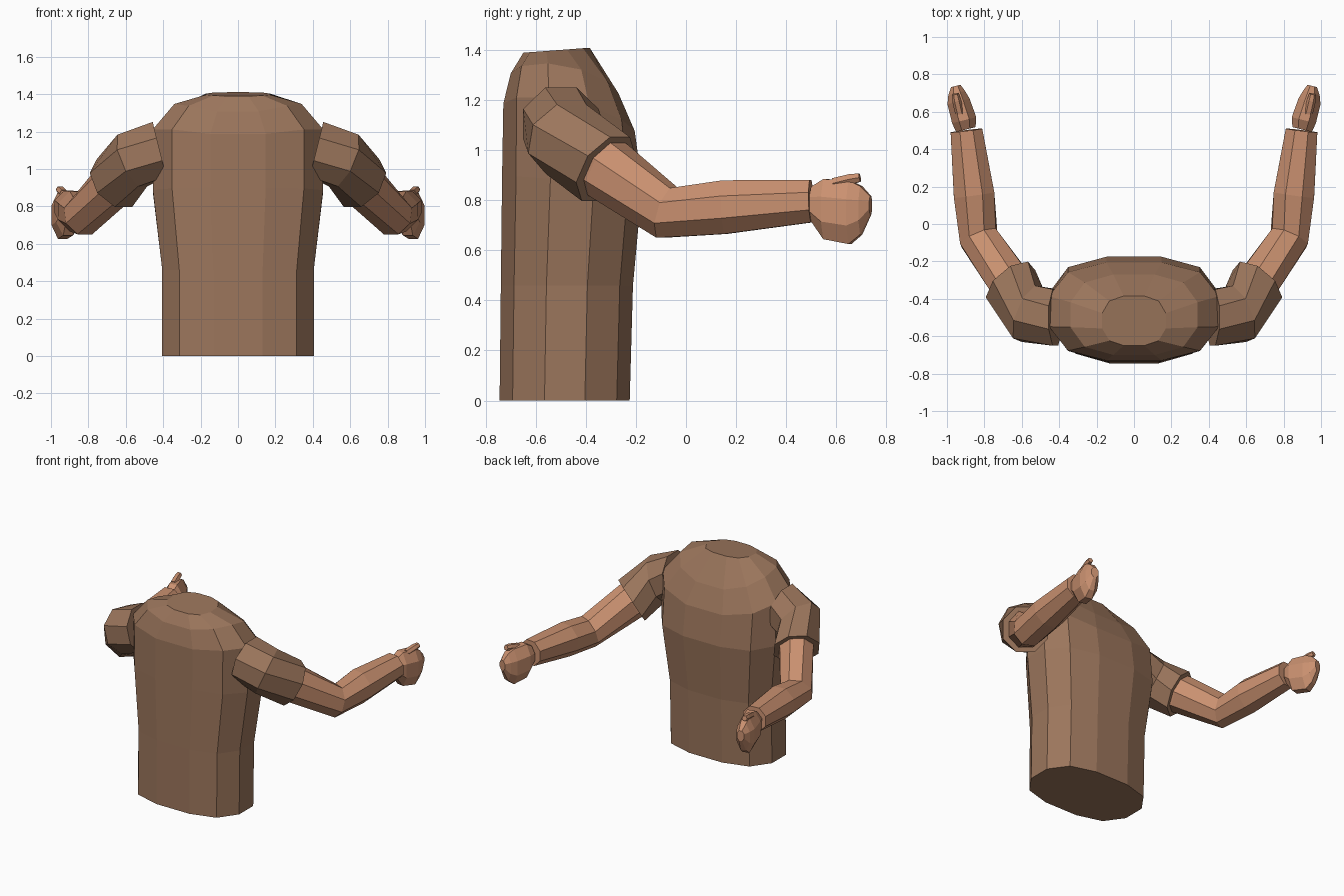
import bpy, bmesh, math
from mathutils import Vector

if "Cube" in bpy.data.objects:
    bpy.data.objects.remove(bpy.data.objects["Cube"])


def material(name, color):
    m = bpy.data.materials.new(name)
    m.diffuse_color = (*color, 1)
    m.use_nodes = True
    m.node_tree.nodes["Principled BSDF"].inputs["Base Color"].default_value = m.diffuse_color
    return m


SHIRT = material("shirt_brown", (0.33, 0.18, 0.107))
SKIN = material("skin_tan", (0.59, 0.282, 0.162))


def loft(name, rings, mat, mirror=False):
    """Skin a list of equal-length point rings and cap both ends."""
    bm = bmesh.new()
    loops = [[bm.verts.new(p) for p in ring] for ring in rings]
    n = len(loops[0])
    for a, b in zip(loops, loops[1:]):
        for i in range(n):
            j = (i + 1) % n
            bm.faces.new((a[i], a[j], b[j], b[i]))
    bm.faces.new(loops[0][::-1])
    bm.faces.new(loops[-1])
    bmesh.ops.recalc_face_normals(bm, faces=bm.faces)
    me = bpy.data.meshes.new(name)
    bm.to_mesh(me)
    bm.free()
    me.materials.append(mat)
    ob = bpy.data.objects.new(name, me)
    bpy.context.collection.objects.link(ob)
    if mirror:
        ob.modifiers.new("Mirror", 'MIRROR')
    return ob


def ring(center, normal, width, height, sides=8):
    """Flat-topped polygon ring facing along a normal."""
    n = Vector(normal).normalized()
    up = (Vector((0, 0, 1)) - n * n.z).normalized()
    side = n.cross(up)
    pts = []
    for i in range(sides):
        a = 2 * math.pi * (i + 0.5) / sides
        pts.append(Vector(center) + side * math.sin(a) * width + up * math.cos(a) * height)
    return pts


# torso: twelve-sided rings (half width, front y, back y, front z, back z, side lift)
SECTION = [(0.325, -1), (0.775, -0.8), (1, -0.31), (1, 0.31), (0.775, 0.8), (0.325, 1)]
SECTION += [(-x, y) for x, y in reversed(SECTION)]


def torso_ring(hx, y0, y1, z0, z1, lift):
    return [(x * hx, (y0 + y1) / 2 + y * (y1 - y0) / 2,
             z0 + (z1 - z0) * (y + 1) / 2 + lift * x * x) for x, y in SECTION]


loft("torso", [torso_ring(*r) for r in (
    (0.405, -0.745, -0.225, 0, 0, 0),
    (0.405, -0.74, -0.212, 0.46, 0.46, 0),
    (0.455, -0.735, -0.175, 0.90, 0.86, 0),
    (0.455, -0.73, -0.205, 1.18, 1.07, 0.07),
    (0.34, -0.70, -0.27, 1.30, 1.22, 0.075),
    (0.17, -0.65, -0.385, 1.39, 1.41, 0))], SHIRT)

# short sleeves, bent at the shoulder
loft("sleeve", [
    ring((0.42, -0.50, 1.105), (0.97, 0, -0.24), 0.163, 0.163),
    ring((0.565, -0.48, 1.045), (0.85, 0.35, -0.40), 0.165, 0.163),
    ring((0.66, -0.32, 0.925), (0.56, 0.66, -0.50), 0.160, 0.160)], SHIRT, True)

# bare arms from sleeve to wrist
loft("arm", [
    ring((0.63, -0.355, 0.95), (0.56, 0.66, -0.50), 0.12, 0.13),
    ring((0.665, -0.31, 0.92), (0.56, 0.66, -0.50), 0.12, 0.13),
    ring((0.83, -0.075, 0.75), (0.38, 0.88, -0.28), 0.112, 0.112),
    ring((0.855, 0.155, 0.773), (0.14, 1, 0.03), 0.118, 0.116),
    ring((0.896, 0.50, 0.797), (0.12, 1, 0.03), 0.092, 0.092)], SKIN, True)

# closed hands
HAND_DIR = (0.25, 1, 0)
loft("hand", [ring(c, HAND_DIR, w, h) for c, w, h in (
    ((0.899, 0.505, 0.785), 0.058, 0.075),
    ((0.908, 0.555, 0.765), 0.072, 0.130),
    ((0.938, 0.655, 0.752), 0.066, 0.137),
    ((0.948, 0.70, 0.76), 0.050, 0.105),
    ((0.953, 0.738, 0.78), 0.028, 0.040))], SKIN, True)

# raised thumbs
THUMB_DIR = (0.2, 1, 0.2)
loft("thumb", [ring(c, THUMB_DIR, r, r, 6) for c, r in (
    ((0.932, 0.59, 0.868), 0.024),
    ((0.948, 0.66, 0.885), 0.024),
    ((0.955, 0.695, 0.891), 0.019))], SKIN, True)
